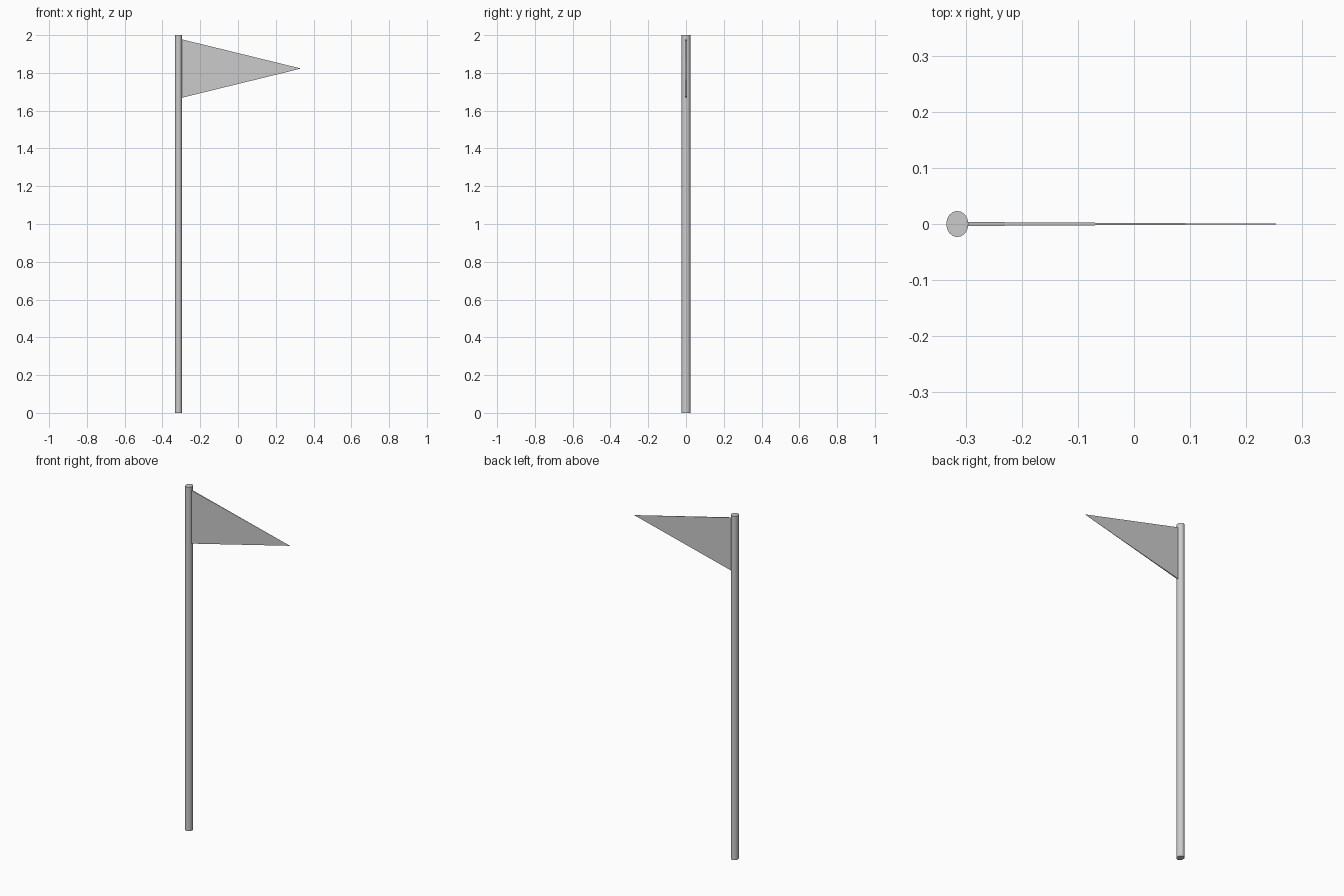
import bpy, bmesh

if "Cube" in bpy.data.objects:
    bpy.data.objects.remove(bpy.data.objects["Cube"])

# Pole: slightly oval cylinder
bpy.ops.mesh.primitive_cylinder_add(vertices=16, radius=1, depth=2, location=(-0.315, 0, 1))
pole = bpy.context.object
pole.name = "flag_pole"
pole.scale = (0.0198, 0.0233, 1)
bpy.ops.object.transform_apply(location=False, rotation=False, scale=True)
bpy.ops.object.shade_smooth_by_angle()

# Pennant: thin rectangular base at the pole, tapering to a point
BASE_X, TIP_X, MID_Z, HALF_H, HALF_T = -0.299, 0.334, 1.823, 0.155, 0.0035
bm = bmesh.new()
base = [bm.verts.new((BASE_X, sy * HALF_T, MID_Z + sz * HALF_H))
        for sy, sz in ((-1, -1), (1, -1), (1, 1), (-1, 1))]
tip = bm.verts.new((TIP_X, 0, MID_Z))
bm.faces.new(base)
for i in range(4):
    bm.faces.new((base[i], base[(i + 1) % 4], tip))
bmesh.ops.recalc_face_normals(bm, faces=bm.faces)
mesh = bpy.data.meshes.new("pennant")
bm.to_mesh(mesh)
bm.free()
pennant = bpy.data.objects.new("pennant", mesh)
bpy.context.collection.objects.link(pennant)
